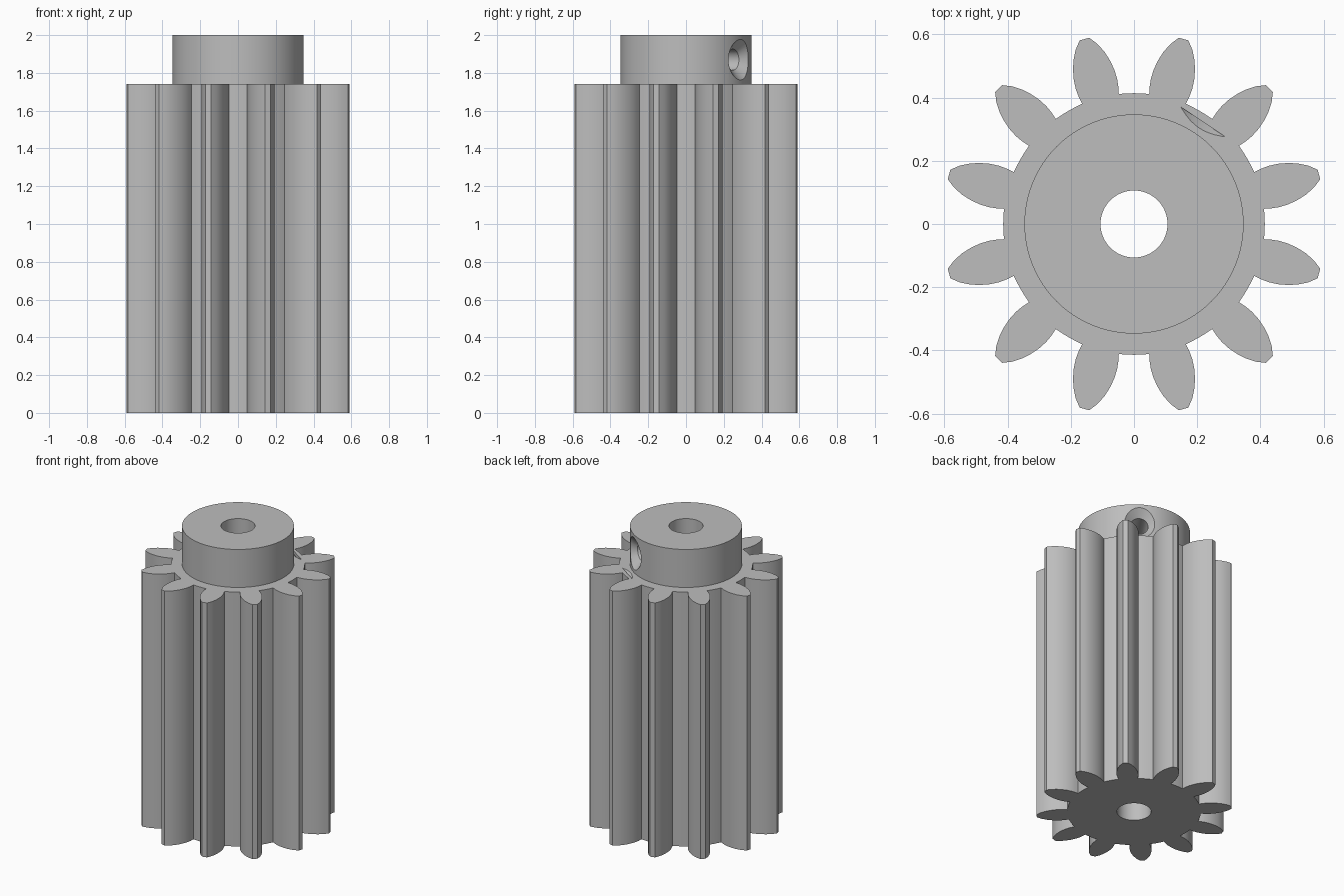
import bpy, bmesh
from math import radians, cos, sin
from mathutils import Matrix, Vector

cube = bpy.data.objects.get("Cube")
if cube:
    bpy.data.objects.remove(cube, do_unlink=True)

TEETH = 12
ROOT_R, HUB_R, BORE_R = 0.414, 0.347, 0.106
GEAR_TOP, TOP = 1.74, 2.0
SCREW_ANGLE, SCREW_Z = radians(56), 1.87

# Tooth flank: (distance along the tooth axis, half width)
FLANK = [(0.41, 0.06), (0.435, 0.065), (0.46, 0.0675), (0.49, 0.066),
         (0.52, 0.0605), (0.55, 0.051), (0.58, 0.036), (0.606, 0.0155)]

steel = bpy.data.materials.new("grey_steel")
steel.use_nodes = True
colour = (0.51, 0.51, 0.51, 1)
steel.diffuse_color = colour
steel.node_tree.nodes["Principled BSDF"].inputs["Base Color"].default_value = colour


def add_object(name, bm):
    bmesh.ops.recalc_face_normals(bm, faces=bm.faces)
    mesh = bpy.data.meshes.new(name)
    bm.to_mesh(mesh)
    bm.free()
    mesh.materials.append(steel)
    obj = bpy.data.objects.new(name, mesh)
    bpy.context.collection.objects.link(obj)
    return obj


def prism(name, outline, z0, z1):
    """Extrude a flat outline from z0 to z1."""
    bm = bmesh.new()
    face = bm.faces.new([bm.verts.new((x, y, z0)) for x, y in outline])
    geom = bmesh.ops.extrude_face_region(bm, geom=[face])["geom"]
    verts = [v for v in geom if isinstance(v, bmesh.types.BMVert)]
    bmesh.ops.translate(bm, verts=verts, vec=(0, 0, z1 - z0))
    return add_object(name, bm)


def polar(r, a):
    return r * cos(a), r * sin(a)


def circle(r, n):
    return [polar(r, radians(360) * i / n) for i in range(n)]


def combine(target, tool, operation):
    """Apply a boolean and discard the tool object."""
    mod = target.modifiers.new(operation, 'BOOLEAN')
    mod.operation, mod.object, mod.solver = operation, tool, 'EXACT'
    tool.hide_render = True
    bpy.context.view_layer.objects.active = target
    bpy.ops.object.modifier_apply(modifier=mod.name)
    bpy.data.objects.remove(tool, do_unlink=True)


# Gear outline: flank up, flank down, then the root arc to the next tooth
tooth = [(d, -w) for d, w in FLANK] + [(d, w) for d, w in reversed(FLANK)]
tooth += [polar(ROOT_R, radians(a)) for a in (11.5, 15, 18.5)]
outline = []
for k in range(TEETH):
    turn = Matrix.Rotation(radians(360) * (k + 0.5) / TEETH, 2)
    outline += [tuple(turn @ Vector(p)) for p in tooth]
pinion = prism("pinion_gear", outline, 0, GEAR_TOP)

# Hub on top of the gear
combine(pinion, prism("hub", circle(HUB_R, 96), GEAR_TOP - 0.1, TOP), 'UNION')

# Shaft bore through everything
combine(pinion, prism("bore_cutter", circle(BORE_R, 64), -0.1, TOP + 0.1), 'DIFFERENCE')

# Set screw hole with a countersunk mouth, revolved about its own axis
bm = bmesh.new()
rings = []
for radius, depth in ((0.056, 0.04), (0.056, 0.30), (0.155, 0.39)):
    rings.append([bm.verts.new((x, y, depth)) for x, y in circle(radius, 48)])
for low, high in zip(rings, rings[1:]):
    for i in range(48):
        j = (i + 1) % 48
        bm.faces.new((low[i], low[j], high[j], high[i]))
bm.faces.new(rings[0])
bm.faces.new(rings[-1])
place = (Matrix.Translation((0, 0, SCREW_Z)) @ Matrix.Rotation(SCREW_ANGLE, 4, 'Z')
         @ Matrix.Rotation(radians(90), 4, 'Y'))
bm.transform(place)
combine(pinion, add_object("screw_hole_cutter", bm), 'DIFFERENCE')

# Smooth curved walls, crisp edges
bpy.ops.object.select_all(action='DESELECT')
pinion.select_set(True)
bpy.context.view_layer.objects.active = pinion
bpy.ops.object.shade_smooth_by_angle(angle=radians(28))
